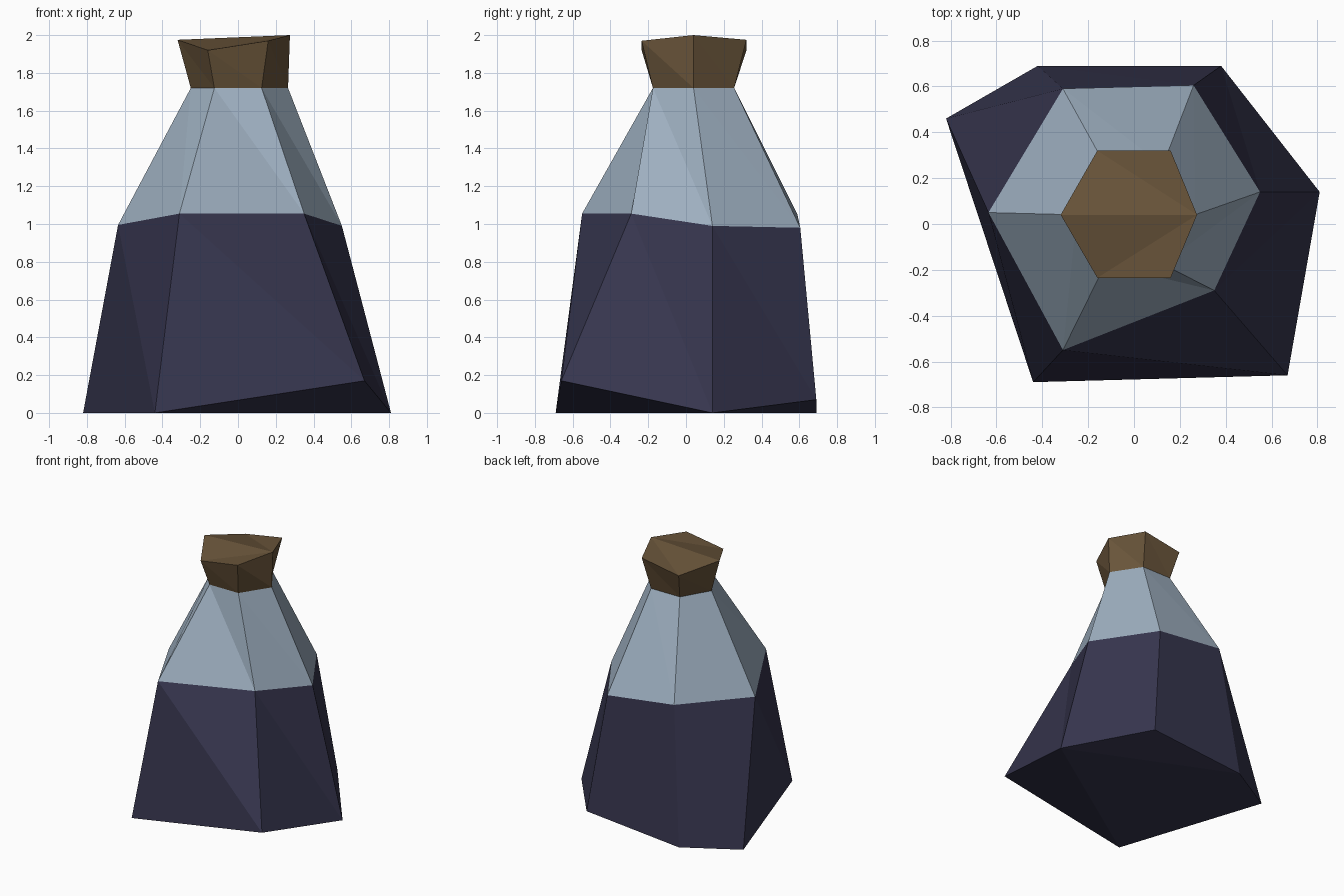
import bpy
import bmesh

if "Cube" in bpy.data.objects:
    bpy.data.objects.remove(bpy.data.objects["Cube"])


def material(name, rgb):
    m = bpy.data.materials.new(name)
    m.diffuse_color = (*rgb, 1.0)
    m.use_nodes = True
    m.node_tree.nodes["Principled BSDF"].inputs["Base Color"].default_value = m.diffuse_color
    return m


glass = material("pale_glass", (0.352, 0.445, 0.546))
liquid = material("dark_liquid", (0.037, 0.036, 0.076))
cork = material("brown_cork", (0.141, 0.089, 0.042))

# Uneven six-sided rings, anticlockwise from the right-hand corner
base = [(0.81, 0.14, 0), (0.38, 0.69, 0.07), (-0.42, 0.69, 0),
        (-0.82, 0.46, 0), (-0.44, -0.69, 0), (0.67, -0.66, 0.17)]
shoulder = [(0.55, 0.14, 0.99), (0.26, 0.605, 0.98), (-0.31, 0.59, 1.05),
            (-0.635, 0.05, 0.995), (-0.31, -0.55, 1.055), (0.35, -0.29, 1.055)]
neck = [(0.265, 0.04, 1.72), (0.125, 0.255, 1.72), (-0.125, 0.255, 1.72),
        (-0.25, 0.04, 1.72), (-0.125, -0.175, 1.72), (0.125, -0.175, 1.72)]
rim = [(0.275, 0.04, 2.0), (0.16, 0.32, 1.975), (-0.16, 0.32, 1.92),
       (-0.32, 0.04, 1.975), (-0.16, -0.235, 1.92), (0.16, -0.235, 1.97)]


def loft(name, rings, mats, bottom=(), top=()):
    """Join rings with triangulated bands, one material per band, plus caps."""
    bm = bmesh.new()
    vs = [[bm.verts.new(p) for p in ring] for ring in rings]
    for k in range(len(rings) - 1):
        lo, hi = vs[k], vs[k + 1]
        for i in range(6):
            j = (i + 1) % 6
            for tri in ((lo[i], lo[j], hi[i]), (lo[j], hi[j], hi[i])):
                bm.faces.new(tri).material_index = k
    for f in bottom:
        bm.faces.new([vs[0][i] for i in f]).material_index = 0
    for f in top:
        bm.faces.new([vs[-1][i] for i in f]).material_index = len(mats) - 1
    me = bpy.data.meshes.new(name)
    bm.to_mesh(me)
    bm.free()
    for m in mats:
        me.materials.append(m)
    ob = bpy.data.objects.new(name, me)
    bpy.context.collection.objects.link(ob)
    return ob


# Bottle: dark filled lower half, pale glass shoulder, chipped underside
loft("bottle", [base, shoulder, neck], [liquid, glass],
     bottom=[(0, 2, 1), (0, 4, 3), (0, 3, 2), (0, 5, 4)])

# Stopper: flared cork with a ridged, uneven top
loft("stopper", [neck, rim], [cork],
     top=[(0, i, i + 1) for i in range(1, 5)])
